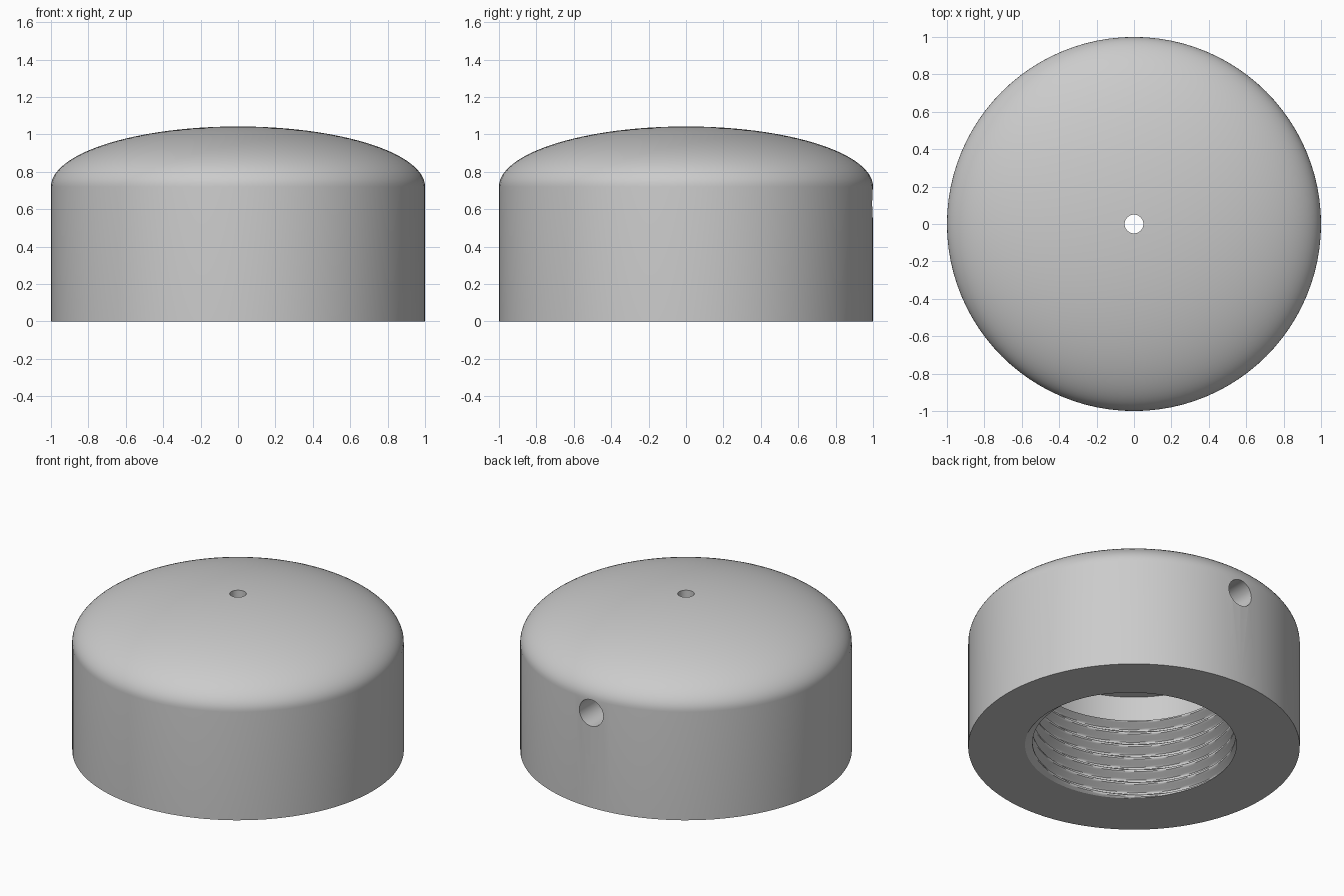
import bpy, bmesh, math

cube = bpy.data.objects.get("Cube")
if cube:
    bpy.data.objects.remove(cube, do_unlink=True)

SEGMENTS = 96
DOME_BASE, DOME_RISE = 0.72, 0.322
VENT_RADIUS = 0.05
CHAMBER_RADIUS, CEILING = 0.65, 0.72
THREAD_TOP, PITCH, ROWS_PER_TURN = 0.535, 0.0875, 20
ROOT, CREST = 0.662, 0.612

# One neutral colour for the whole part
grey = bpy.data.materials.new("light grey")
grey.use_nodes = True
grey.diffuse_color = (0.6, 0.6, 0.6, 1)
grey.node_tree.nodes["Principled BSDF"].inputs["Base Color"].default_value = (0.6, 0.6, 0.6, 1)


def thread_radius(angle, z):
    """Helical ridge with narrow flats at crest and root."""
    phase = (z / PITCH - angle / math.tau) % 1
    ramp = abs(2 * phase - 1)
    ramp = min(1, max(0, (ramp - 0.15) / 0.7))
    return CREST + (ROOT - CREST) * ramp


# Rings run up the outside, down the vent, then down the inside to the mouth
rings = [(1.0, 0.0)]
dome_steps = 28
end_angle = math.acos(VENT_RADIUS)
for i in range(dome_steps + 1):
    t = end_angle * i / dome_steps
    rings.append((math.cos(t), DOME_BASE + DOME_RISE * math.sin(t)))
rings += [(VENT_RADIUS, CEILING + 0.07), (CHAMBER_RADIUS, CEILING),
          (CHAMBER_RADIUS, THREAD_TOP + 0.004)]
thread_rows = round(THREAD_TOP / PITCH * ROWS_PER_TURN)
rings += [(None, THREAD_TOP * (1 - i / thread_rows)) for i in range(thread_rows + 1)]

bm = bmesh.new()
loops = []
for radius, z in rings:
    loop = []
    for s in range(SEGMENTS):
        a = math.tau * s / SEGMENTS
        r = thread_radius(a, z) if radius is None else radius
        loop.append(bm.verts.new((r * math.cos(a), r * math.sin(a), z)))
    loops.append(loop)
for k, lower in enumerate(loops):
    upper = loops[(k + 1) % len(loops)]
    for s in range(SEGMENTS):
        n = (s + 1) % SEGMENTS
        bm.faces.new((lower[s], lower[n], upper[n], upper[s]))
bmesh.ops.recalc_face_normals(bm, faces=bm.faces)
mesh = bpy.data.meshes.new("threaded_cap")
bm.to_mesh(mesh)
bm.free()
mesh.materials.append(grey)
cap = bpy.data.objects.new("threaded_cap", mesh)
bpy.context.collection.objects.link(cap)

# Round hole through the back wall into the chamber
bpy.ops.mesh.primitive_cylinder_add(vertices=48, radius=0.088, depth=0.7,
                                    location=(0, 0.85, 0.63),
                                    rotation=(math.pi / 2, 0, 0))
cutter = bpy.context.object
cutter.name = "side_hole_cutter"
cutter.hide_render = True
cutter.data.materials.append(grey)

bpy.ops.object.select_all(action="DESELECT")
cap.select_set(True)
bpy.context.view_layer.objects.active = cap
cut = cap.modifiers.new("side_hole", "BOOLEAN")
cut.operation = "DIFFERENCE"
cut.solver = "EXACT"
cut.object = cutter
bpy.ops.object.modifier_apply(modifier=cut.name)
bpy.data.objects.remove(cutter, do_unlink=True)

bpy.ops.object.shade_smooth_by_angle(angle=math.radians(30))
